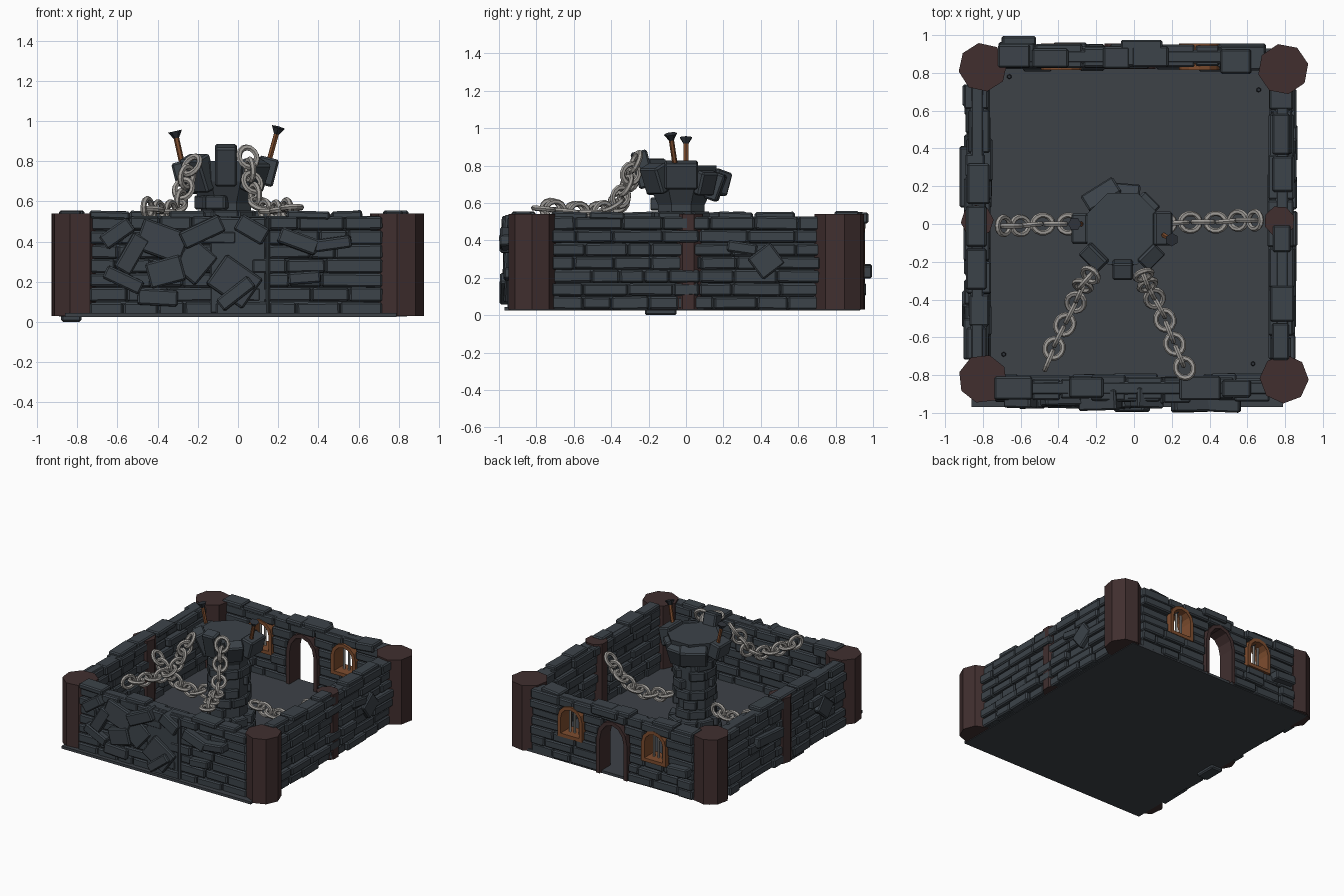
import bpy, bmesh, math, random
from mathutils import Matrix, Vector, Euler

if "Cube" in bpy.data.objects:
    bpy.data.objects.remove(bpy.data.objects["Cube"])

random.seed(7)
R = random.uniform


def material(name, rgb):
    m = bpy.data.materials.new(name)
    m.diffuse_color = (*rgb, 1)
    m.use_nodes = True
    m.node_tree.nodes["Principled BSDF"].inputs["Base Color"].default_value = m.diffuse_color
    return m


STONE = material("dark slate stone", (0.045, 0.056, 0.067))
FLOOR = material("floor slate", (0.047, 0.054, 0.064))
BROWN = material("dark brown timber", (0.052, 0.028, 0.028))
WOOD = material("orange wood", (0.21, 0.075, 0.028))
METAL = material("grey metal", (0.35, 0.335, 0.315))
SOOT = material("sooty iron", (0.028, 0.033, 0.042))


def finish(bm, name, mat, bevel=0):
    bmesh.ops.recalc_face_normals(bm, faces=bm.faces)
    me = bpy.data.meshes.new(name)
    bm.to_mesh(me)
    bm.free()
    me.materials.append(mat)
    ob = bpy.data.objects.new(name, me)
    bpy.context.collection.objects.link(ob)
    if bevel:
        mod = ob.modifiers.new("chamfer", 'BEVEL')
        mod.width, mod.segments = bevel, 1
    return ob


def box(bm, c, s, rot=(0, 0, 0)):
    m = Matrix.Translation(c) @ Euler(rot).to_matrix().to_4x4() @ Matrix.Diagonal((*s, 1))
    bmesh.ops.create_cube(bm, size=1, matrix=m)


def rod(bm, a, b, r1, r2, n=8, spin=0):
    a, b = Vector(a), Vector(b)
    d = b - a
    m = Matrix.Translation((a + b) / 2) @ d.to_track_quat('Z', 'Y').to_matrix().to_4x4()
    bmesh.ops.create_cone(bm, cap_ends=True, segments=n, radius1=r1, radius2=r2,
                          depth=d.length, matrix=m @ Matrix.Rotation(spin, 4, 'Z'))


# floor slab and its studs
bm = bmesh.new()
box(bm, (-0.035, -0.02, 0.035), (1.65, 1.9, 0.02))
finish(bm, "floor", FLOOR)
bm = bmesh.new()
for x, y in ((-0.66, 0.78), (0.66, 0.71), (0.63, -0.74), (-0.69, -0.69)):
    rod(bm, (x, y, 0.03), (x, y, 0.07), 0.015, 0.01, 6)
finish(bm, "floor_studs", SOOT)

# octagonal corner and middle posts
for name, x, y, r, deg in (("front_left", -0.80, -0.82, 0.13, 29), ("front_right", 0.795, -0.82, 0.13, -2),
                           ("back_left", -0.80, 0.83, 0.13, 10), ("back_right", 0.79, 0.82, 0.135, 12),
                           ("middle_left", -0.83, 0.015, 0.087, 5), ("middle_right", 0.77, 0.015, 0.082, 20)):
    bm = bmesh.new()
    rod(bm, (x, y, 0.03), (x, y, 0.54), r, r, 8, math.radians(deg))
    finish(bm, name + "_post", BROWN)

# openings in the back wall: centre, half width, bottom, spring, top
DOOR = (-0.02, 0.135, 0.03, 0.30, 0.465)
WINDOWS = ((0.345, 0.107, 0.23, 0.38, 0.485), (-0.385, 0.107, 0.23, 0.38, 0.485))


def half_width(hole, z):
    _, w, b, s, t = hole
    if z < b or z > t:
        return 0
    return w if z < s else w * math.sqrt(1 - ((z - s) / (t - s)) ** 2)


# coursed stone walls: thin core per course plus random stones through it
def wall(name, along_x, pos, lo, hi, holes=()):
    bm = bmesh.new()

    def put(u, off, z, lu, t, h, tilt=0):
        if along_x:
            box(bm, (u, pos + off, z), (lu, t, h), (0, tilt, 0))
        else:
            box(bm, (pos + off, u, z), (t, lu, h), (tilt, 0, 0))

    h = 0.071
    for i in range(7):
        z = 0.03 + h * (i + 0.5)
        spans, start = [], lo
        for hole in sorted(holes):
            w = half_width(hole, z)
            if w:
                spans.append((start, hole[0] - w))
                start = hole[0] + w
        spans.append((start, hi))
        for a, b in spans:
            put((a + b) / 2, 0, z, b - a, 0.07, h)
            u = a
            while u < b - 0.01:
                e = u + R(0.12, 0.27)
                if b - e < 0.08:
                    e = b
                put((u + e) / 2, R(-0.012, 0.012), z, e - u - 0.004, R(0.10, 0.14),
                    h * R(0.86, 1.02), R(-0.02, 0.02))
                u = e
    # loose coping stones
    u = lo
    while u < hi - 0.2:
        l = R(0.14, 0.22)
        if random.random() < 0.55:
            put(u + l / 2, R(-0.01, 0.01), 0.532, l, R(0.09, 0.13), 0.04, R(-0.04, 0.04))
        u += l + 0.01
    finish(bm, name, STONE, 0.009)


wall("front_wall", True, -0.87, -0.74, 0.72)
wall("back_wall", True, 0.885, -0.72, 0.70, (DOOR,) + WINDOWS)
wall("left_wall", False, -0.83, -0.72, 0.74)
wall("right_wall", False, 0.785, -0.72, 0.72)

# tilted rubble slabs on the front: x, z, width, height, tilt in degrees, y
bm = bmesh.new()
for x, z, w, h, deg, y in ((-0.53, 0.34, 0.20, 0.09, -60, -0.92), (-0.60, 0.44, 0.17, 0.08, -35, -0.92),
                           (-0.38, 0.40, 0.24, 0.16, 20, -0.91), (-0.36, 0.25, 0.18, 0.13, -15, -0.92),
                           (-0.57, 0.21, 0.20, 0.07, 25, -0.92), (-0.18, 0.45, 0.22, 0.09, -25, -0.93),
                           (-0.02, 0.20, 0.22, 0.18, 35, -0.92), (-0.01, 0.14, 0.20, 0.07, -38, -0.94),
                           (0.07, 0.46, 0.16, 0.09, 30, -0.92), (-0.22, 0.30, 0.16, 0.18, 40, -0.90),
                           (0.30, 0.40, 0.20, 0.08, 20, -0.94), (0.47, 0.39, 0.19, 0.06, -8, -0.94),
                           (-0.40, 0.12, 0.20, 0.08, 3, -0.91), (0.33, 0.22, 0.16, 0.06, -4, -0.92)):
    box(bm, (x, y, z), (w, 0.11, h), (R(-0.06, 0.06), math.radians(deg), R(-0.06, 0.06)))
box(bm, (0.0, -0.89, 0.28), (0.28, 0.1, 0.48))
box(bm, (0.15, -0.90, 0.28), (0.02, 0.11, 0.49))
finish(bm, "front_rubble", STONE, 0.009)

# protruding stones on the other walls
bm = bmesh.new()
box(bm, (-0.61, 0.945, 0.235), (0.18, 0.10, 0.07), (0, 0.05, 0))
box(bm, (0.54, 0.86, 0.52), (0.16, 0.13, 0.06), (0, -0.1, 0))
box(bm, (0.04, 0.905, 0.52), (0.22, 0.14, 0.06))
box(bm, (-0.87, 0.25, 0.31), (0.11, 0.32, 0.08), (0.08, 0, 0))
box(bm, (-0.87, -0.45, 0.28), (0.08, 0.16, 0.13), (0.7, 0, 0))
box(bm, (-0.83, -0.135, 0.04), (0.10, 0.17, 0.08))
box(bm, (0.80, 0.43, 0.29), (0.13, 0.15, 0.14), (0.65, 0, 0))
box(bm, (0.80, 0.30, 0.36), (0.12, 0.16, 0.06), (-0.15, 0, 0))
finish(bm, "loose_wall_stones", STONE, 0.009)


# arched door and window frames
def arch_points(hole, inset, sill):
    x, w, b, s, t = hole
    w, t, b = w - inset, t - inset, b + (inset if sill else 0)
    arc = [(x - w * math.cos(a), s + (t - s) * math.sin(a)) for a in (math.pi * k / 6 for k in range(7))]
    return [(x - w, b)] + arc + [(x + w, b)]


def frame(name, hole, inset, y0, y1, mat, sill):
    bm = bmesh.new()
    rings = [[bm.verts.new((x, y, z)) for x, z in arch_points(hole, i, sill)]
             for i, y in ((0, y0), (0, y1), (inset, y1), (inset, y0))]
    n = len(rings[0])
    for k in range(n if sill else n - 1):
        for j in range(4):
            a, b = rings[j], rings[(j + 1) % 4]
            bm.faces.new((a[k], a[(k + 1) % n], b[(k + 1) % n], b[k]))
    finish(bm, name, mat)


frame("door_frame", DOOR, 0.03, 0.82, 0.955, BROWN, False)
for side, hole in zip(("right", "left"), WINDOWS):
    frame(side + "_window_frame", hole, 0.027, 0.815, 0.955, WOOD, True)
    bm = bmesh.new()
    for dx in (-0.04, 0, 0.04):
        rod(bm, (hole[0] + dx, 0.89, 0.24), (hole[0] + dx, 0.89, 0.45), 0.009, 0.009, 6)
    finish(bm, side + "_window_bars", METAL)

# central column: shaft, flared head, stones around it
CX, CY = -0.06, -0.025
bm = bmesh.new()
rod(bm, (CX, CY, 0.03), (CX, CY, 0.62), 0.135, 0.135, 8, math.pi / 8)
rod(bm, (CX, CY, 0.58), (CX, CY, 0.70), 0.13, 0.19, 8, math.pi / 8)
rod(bm, (CX, CY, 0.70), (CX, CY, 0.80), 0.19, 0.205, 8, math.pi / 8)
finish(bm, "column_shaft", STONE)
bm = bmesh.new()
for i in range(8):
    z = 0.07 + i * 0.075
    for k in range(8):
        if i > 1 and random.random() < 0.3:
            continue
        a = (k + 0.5 * (i % 2)) * math.pi / 4
        r = 0.145 if i < 2 else 0.112
        box(bm, (CX + r * math.cos(a), CY + r * 1.12 * math.sin(a), z),
            (0.07, R(0.10, 0.13), 0.07), (0, 0, a))
finish(bm, "column_stones", STONE, 0.008)

# leaning crown stones: angle, radius, z, radial, tangential, height, outward lean
bm = bmesh.new()
for deg, r, z, sr, st, sh, lean in ((-90, 0.205, 0.78, 0.09, 0.11, 0.20, 0.25), (-45, 0.19, 0.73, 0.09, 0.13, 0.15, 0.4),
                                    (0, 0.20, 0.75, 0.10, 0.18, 0.14, 0.25), (45, 0.17, 0.71, 0.08, 0.12, 0.13, 0.3),
                                    (85, 0.175, 0.69, 0.09, 0.15, 0.15, 0.35), (122, 0.20, 0.71, 0.10, 0.20, 0.13, 0.3),
                                    (180, 0.215, 0.74, 0.09, 0.16, 0.12, 0.25), (-135, 0.19, 0.74, 0.09, 0.14, 0.18, 0.4)):
    a = math.radians(deg)
    box(bm, (CX + r * math.cos(a), CY + r * math.sin(a), z), (sr, st, sh), (0, lean, a))
finish(bm, "column_crown_stones", STONE, 0.01)

# torches
for name, a, b in (("left", (-0.27, 0.0, 0.75), (-0.31, 0.0, 0.93)), ("right", (0.14, -0.05, 0.75), (0.195, -0.08, 0.95))):
    bm = bmesh.new()
    rod(bm, a, b, 0.014, 0.014, 6)
    finish(bm, name + "_torch_handle", WOOD)
    d = (Vector(b) - Vector(a)).normalized()
    bm = bmesh.new()
    rod(bm, Vector(b) - d * 0.015, Vector(b) + d * 0.02, 0.014, 0.036, 6)
    finish(bm, name + "_torch_head", SOOT)


# chains: interlocking rings along a hanging path
def ring(bm, m, major=0.047, minor=0.0145, n=14, k=6):
    grid = [[bm.verts.new(m @ Vector(((major + minor * math.cos(q)) * math.cos(p) * 1.12,
                                      (major + minor * math.cos(q)) * math.sin(p), minor * math.sin(q))))
             for q in (2 * math.pi * j / k for j in range(k))]
            for p in (2 * math.pi * i / n for i in range(n))]
    for i in range(n):
        for j in range(k):
            bm.faces.new((grid[i][j], grid[(i + 1) % n][j], grid[(i + 1) % n][(j + 1) % k], grid[i][(j + 1) % k]))


def chain(name, pts, step=0.069):
    pts = [Vector(p) for p in pts]
    bm = bmesh.new()
    left, count = 0.0, 0
    for a, b in zip(pts, pts[1:]):
        t = (b - a).normalized()
        while left <= (b - a).length:
            side = t.cross(Vector((0, 0, 1))).normalized()
            up = side.cross(t)
            y, z = (side, up) if count % 2 == 0 else (up, -side)
            m = Matrix((t, y, z)).transposed().to_4x4()
            m.translation = a + t * left
            ring(bm, m)
            left += step
            count += 1
        left -= (b - a).length
    finish(bm, name, METAL)


chain("front_left_chain", ((-0.23, -0.27, 0.78), (-0.265, -0.31, 0.70), (-0.28, -0.35, 0.61),
                           (-0.325, -0.45, 0.55), (-0.40, -0.60, 0.55), (-0.475, -0.78, 0.575)))
chain("front_right_chain", ((0.05, -0.27, 0.82), (0.065, -0.31, 0.72), (0.09, -0.36, 0.61),
                            (0.14, -0.45, 0.55), (0.20, -0.60, 0.55), (0.275, -0.78, 0.57)))
chain("left_chain", ((-0.69, -0.01, 0.42), (-0.61, -0.01, 0.32), (-0.50, 0, 0.25), (-0.38, 0, 0.23), (-0.22, 0, 0.28)))
chain("right_chain", ((0.64, 0.02, 0.42), (0.56, 0.02, 0.32), (0.45, 0.01, 0.25), (0.32, 0.01, 0.23), (0.12, 0, 0.28)))
